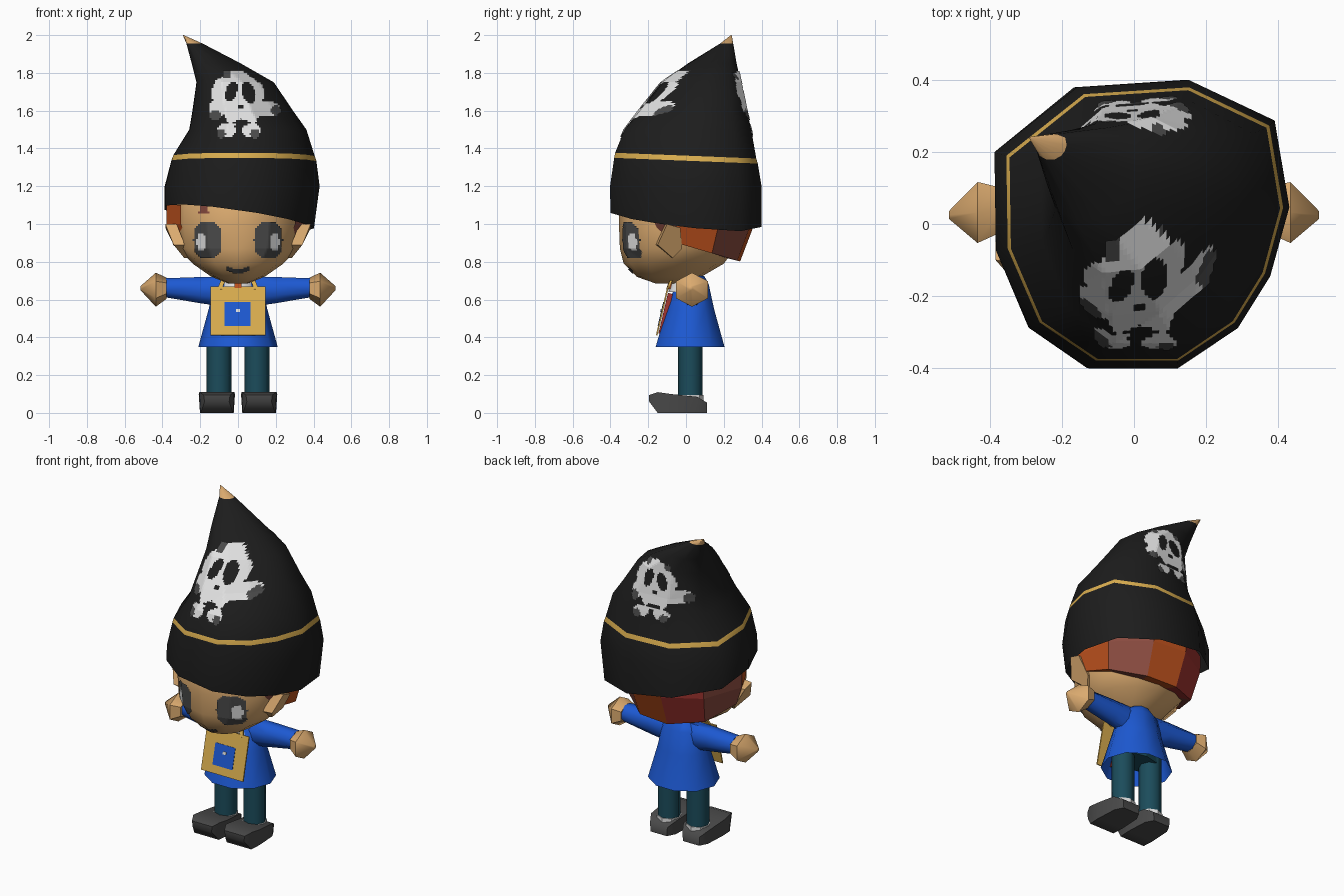
import bpy, bmesh, math
from mathutils import Vector, Matrix
from mathutils.bvhtree import BVHTree

if "Cube" in bpy.data.objects:
    bpy.data.objects.remove(bpy.data.objects["Cube"])

COLOURS = {
    "black": (0.012, 0.012, 0.012), "gold": (0.70, 0.42, 0.078),
    "skin": (0.71, 0.405, 0.16), "blue": (0.012, 0.10, 0.65),
    "teal": (0.011, 0.072, 0.105), "grey": (0.068, 0.068, 0.068),
    "white": (0.75, 0.75, 0.75), "orange_hair": (0.50, 0.08, 0.012),
    "brown_hair": (0.25, 0.07, 0.05), "red": (0.36, 0.035, 0.03)}
MATS = {}
for key, rgb in COLOURS.items():
    MATS[key] = bpy.data.materials.new(key)
    MATS[key].diffuse_color = (*rgb, 1)


def make(name, bm, mats, smooth=None, recalc=True):
    """Turn a bmesh into an object with the given materials."""
    if recalc:
        bmesh.ops.recalc_face_normals(bm, faces=bm.faces)
    me = bpy.data.meshes.new(name)
    bm.to_mesh(me)
    bm.free()
    ob = bpy.data.objects.new(name, me)
    bpy.context.collection.objects.link(ob)
    for m in mats:
        me.materials.append(MATS[m])
    if smooth:
        bpy.ops.object.select_all(action='DESELECT')
        ob.select_set(True)
        bpy.context.view_layer.objects.active = ob
        bpy.ops.object.shade_smooth_by_angle(angle=math.radians(smooth))
    return ob


def loft(name, rings, mats, smooth=None, caps=(True, True), rule=None):
    """Skin closed rings of points; rule(ring number) picks the material."""
    bm = bmesh.new()
    rows = [[bm.verts.new(p) for p in r] for r in rings]
    for k, (a, b) in enumerate(zip(rows, rows[1:])):
        for i in range(len(a)):
            j = (i + 1) % len(a)
            f = bm.faces.new((a[i], a[j], b[j], b[i]))
            f.material_index = rule(k) if rule else 0
    for row, cap in zip((rows[0], rows[-1]), caps):
        if cap:
            f = bm.faces.new(row)
            f.material_index = rule(len(rows) - 2) if rule and row is rows[-1] else 0
    return make(name, bm, mats, smooth)


def circle(n):
    return [(math.cos(i * math.tau / n), math.sin(i * math.tau / n)) for i in range(n)]


# Uneven eleven-sided plans of the hat, as unit coordinates
HAT = [(.32, 1), (.9, .72), (1, .12), (.87, -.36), (.65, -.72), (.24, -1),
       (-.35, -1), (-.76, -.72), (-.99, -.18), (-1, .5), (-.44, .95)]
UPPER = HAT[:3] + [(.87, -.24), (.6, -.6), (.17, -.95)] + HAT[6:]


def level(plan, z, cx, rx, y0, y1, tx=0, ty=0):
    """Horizontal ring between y0 and y1, optionally tilted."""
    plan = circle(plan) if isinstance(plan, int) else plan
    cy, ry = (y0 + y1) / 2, (y1 - y0) / 2
    return [Vector((cx + rx * c, cy + ry * s, z + tx * c + ty * s)) for c, s in plan]


def across(n, x, cy, ry, cz, rz):
    """Ring facing sideways, for arms and hands."""
    return [Vector((x, cy + ry * math.cos(i * math.tau / n + math.pi / n),
                    cz + rz * math.sin(i * math.tau / n + math.pi / n))) for i in range(n)]


def box(name, centre, size, mat, tilt=0.0, roll=0.0):
    bm = bmesh.new()
    m = (Matrix.Translation(centre) @ Matrix.Rotation(tilt, 4, 'X')
         @ Matrix.Rotation(roll, 4, 'Y') @ Matrix.Diagonal((*size, 1)))
    bmesh.ops.create_cube(bm, size=1, matrix=m)
    return make(name, bm, [mat])


def drape(name, target, x0, x1, z0, z1, step, rule, mats, side=-1):
    """Lay painted cells on a surface, seen from the front (-1) or back (1)."""
    tree = BVHTree.FromPolygons([v.co for v in target.data.vertices],
                                [p.vertices for p in target.data.polygons])
    bm, cache = bmesh.new(), {}

    def corner(i, j):
        if (i, j) not in cache:
            hit, nor, *_ = tree.ray_cast(Vector((x0 + i * step, side * 2, z0 + j * step)),
                                         Vector((0, -side, 0)))
            cache[i, j] = bm.verts.new(hit + Vector((0, side * 0.005, 0)) + nor * 0.002) if hit else None
        return cache[i, j]
    for i in range(round((x1 - x0) / step)):
        for j in range(round((z1 - z0) / step)):
            colour = rule(x0 + (i + .5) * step, z0 + (j + .5) * step)
            if colour is None:
                continue
            q = [corner(i, j), corner(i + 1, j), corner(i + 1, j + 1), corner(i, j + 1)]
            if all(q) and max(v.co.y for v in q) - min(v.co.y for v in q) < .04:
                f = bm.faces.new(q if side < 0 else q[::-1])
                f.material_index = mats.index(colour)
    for v in [v for v in bm.verts if not v.link_faces]:
        bm.verts.remove(v)
    return make(name, bm, mats, recalc=False)


def inside(x, z, cx, cz, rx, rz, p=2):
    return abs((x - cx) / rx) ** p + abs((z - cz) / rz) ** p < 1


# Tall bent hat with a gold band and a tan tip
hat = loft("hat", [
    level(HAT, 1.037, .007, .395, -.40, .40, -.055, -.035),
    level(HAT, 1.20, .022, .41, -.402, .40),
    level(HAT, 1.335, .03, .385, -.38, .38, 0, -.015),
    level(HAT, 1.362, .03, .376, -.375, .372, 0, -.015),
    level(HAT, 1.50, .052, .31, -.325, .345),
    level(UPPER, 1.60, .025, .266, -.25, .32),
    level(UPPER, 1.75, -.015, .205, -.13, .29),
    level(UPPER, 1.85, -.115, .13, .01, .268),
    level(HAT, 1.955, -.23, .043, .18, .25),
    level(HAT, 2.0, -.29, .002, .238, .242)],
    ["black", "gold", "skin"], 60, (False, True), lambda k: {2: 1, 8: 2}.get(k, 0))


# Skull emblem painted on the hat
def skull(x, z):
    if inside(x, z, -.035 + (z - 1.70) * .2, 1.70, .03, .055):
        return None
    if inside(x, z, .055 - (z - 1.70) * .2, 1.695, .034, .055):
        return None
    if inside(x, z, .015, 1.62, .018, .014) or inside(x, z, .02, 1.535, .05, .013):
        return None
    for cx, cz, r in ((-.12, 1.575, .03), (.2, 1.60, .028), (-.09, 1.475, .025),
                      (.09, 1.475, .025), (-.06, 1.79, .022), (.085, 1.785, .02)):
        if inside(x, z, cx, cz, r, r):
            return "grey"
    for cx, cz, rx, rz, p in ((.0, 1.69, .14, .11, 2.1), (.01, 1.78, .05, .035, 4),
                              (.02, 1.59, .09, .075, 2.5), (-.11, 1.61, .045, .045, 2),
                              (.14, 1.61, .08, .045, 2), (-.06, 1.495, .05, .035, 2),
                              (.07, 1.495, .05, .035, 2)):
        if inside(x, z, cx, cz, rx, rz, p):
            return "white"


drape("front_emblem", hat, -.17, .24, 1.44, 1.83, .01, skull, ["white", "grey"])
drape("back_emblem", hat, -.22, .20, 1.45, 1.82, .01,
      lambda x, z: skull(-(x - .01) / .97, 1.82 - (1.81 - z) / .95), ["white", "grey"], 1)

# Head
head = loft("head", [
    level(12, .685, 0, .05, -.16, .02), level(12, .72, 0, .14, -.26, .08),
    level(12, .79, 0, .24, -.33, .20), level(12, .87, 0, .315, -.35, .26),
    level(12, 1.0, 0, .33, -.355, .30), level(12, 1.15, 0, .325, -.35, .31),
    level(12, 1.28, 0, .22, -.24, .22)], ["skin"], 45)


# Painted eyes, mouth and a stray lock on the brow
def eye(x, z):
    if inside(abs(x), z, .193, .905, .024, .05):
        return "white"
    return "grey" if inside(abs(x), z, .16, .915, .075, .097, 2.8) else None


def mouth(x, z):
    return "grey" if abs(x) < .06 and abs(z - .752 - 4 * x * x) < .012 else None


drape("eyes", head, -.25, .25, .81, 1.02, .01, eye, ["grey", "white"])
drape("mouth", head, -.06, .06, .74, .782, .006, mouth, ["grey"])
drape("brow_lock", head, -.21, -.15, 1.055, 1.095, .01,
      lambda x, z: "brown_hair" if z < 1.065 or abs(x + .18) < .02 else None, ["brown_hair"])

# Faceted hair wrapped round the back of the head
bm = bmesh.new()
cols = []
for a in (-29, -8, 28, 68, 102, 140, 182, 209):
    a = math.radians(a)
    c, s = math.cos(a), math.sin(a)
    r = .345 if s < -.3 else .378
    low = .885 - .085 * s
    cols.append([bm.verts.new(p) for p in (
        (r * c, r * s, 1.10), (r * c, .98 * r * s, 1.0),
        ((r - .035) * c, (r - .085) * s, low), (.27 * c, .21 * s, low + .02))])
for i, (a, b) in enumerate(zip(cols, cols[1:])):
    for k in range(3):
        f = bm.faces.new((a[k], b[k], b[k + 1], a[k + 1]))
        f.material_index = (1, 0, 1, 0, 2, 1, 0)[i]
make("hair", bm, ["orange_hair", "brown_hair", "red"])

# Coat, collar and tie
loft("coat", [level(10, .35, 0, .21, -.17, .213), level(10, .55, 0, .155, -.108, .155),
              level(10, .68, 0, .125, -.06, .125), level(10, .725, 0, .07, -.03, .10)],
     ["blue"], 50, (False, True))
loft("collar", [level(8, .64, 0, .095, -.093, .05), level(8, .73, 0, .065, -.065, .05)], ["white"], 50)
box("shirt_front", (0, -.108, .525), (.12, .026, .22), "red", -.23)
box("tie_knot", (0, -.088, .675), (.035, .02, .035), "orange_hair", -.3)
loft("trouser_seat", [level(8, .40, 0, .16, -.07, .11), level(8, .55, 0, .12, -.06, .10)], ["teal"])

# Front pouch with a blue patch and straps
box("pouch", (0, -.125, .54), (.29, .008, .265), "gold", -.23)
box("pouch_patch", (-.003, -.133, .523), (.138, .005, .13), "blue", -.23)
box("patch_mark", (0, -.132, .542), (.022, .008, .016), "white", -.23)

for s, side in ((-1, "left"), (1, "right")):
    box(side + "_strap", (s * .085, -.085, .685), (.022, .012, .07), "gold", -.4, -s * .35)
    # Sleeve and pointed mitten hand
    loft(side + "_sleeve", [across(8, s * .07, .03, .065, .64, .085),
                            across(8, s * .20, .035, .062, .65, .075),
                            across(8, s * .38, .04, .06, .662, .055)], ["blue"], 50)
    loft(side + "_hand", [across(6, s * .378, .038, .075, .66, .056),
                          across(6, s * .435, .032, .098, .652, .09),
                          across(6, s * .515, .025, .012, .66, .012)], ["skin"], 55)
    # Flat ear, leaning outwards at the top
    loft(side + "_ear", [[Vector((s * (min(.385, .285 + (z - .82) * .8) + dx), y + dy, z)) for y, z in
                          ((-.1, 1.0), (-.03, .98), (-.02, .87), (-.07, .82), (-.15, .89))]
                         for dx, dy in ((-.06, -.01), (0, 0))], ["skin"])
    # Trouser leg
    loft(side + "_leg", [level(8, z, s * .10, .066, -.042, .088) for z in (.06, .46)], ["teal"], 50)
    # Shoe with a raised toe, and its pale lining
    rings = []
    for y, w, z0, z1 in ((.11, .06, 0, .055), (.06, .088, 0, .085), (-.08, .096, 0, .10),
                         (-.15, .092, 0, .11), (-.195, .07, .06, .095)):
        cx = s * .112
        rings.append([Vector(p) for p in ((cx - w * .93, y, z0), (cx + w * .93, y, z0),
                                          (cx + w, y, z1), (cx - w, y, z1))])
    loft(side + "_shoe", rings, ["grey"], 60)
    loft(side + "_shoe_lining", [level(8, z, s * .10, .071, -.047, .092) for z in (.05, .094)], ["white"])

for m in bpy.data.materials:
    if m.users and not m.is_grease_pencil:
        m.use_nodes = True
        m.node_tree.nodes["Principled BSDF"].inputs["Base Color"].default_value = m.diffuse_color
